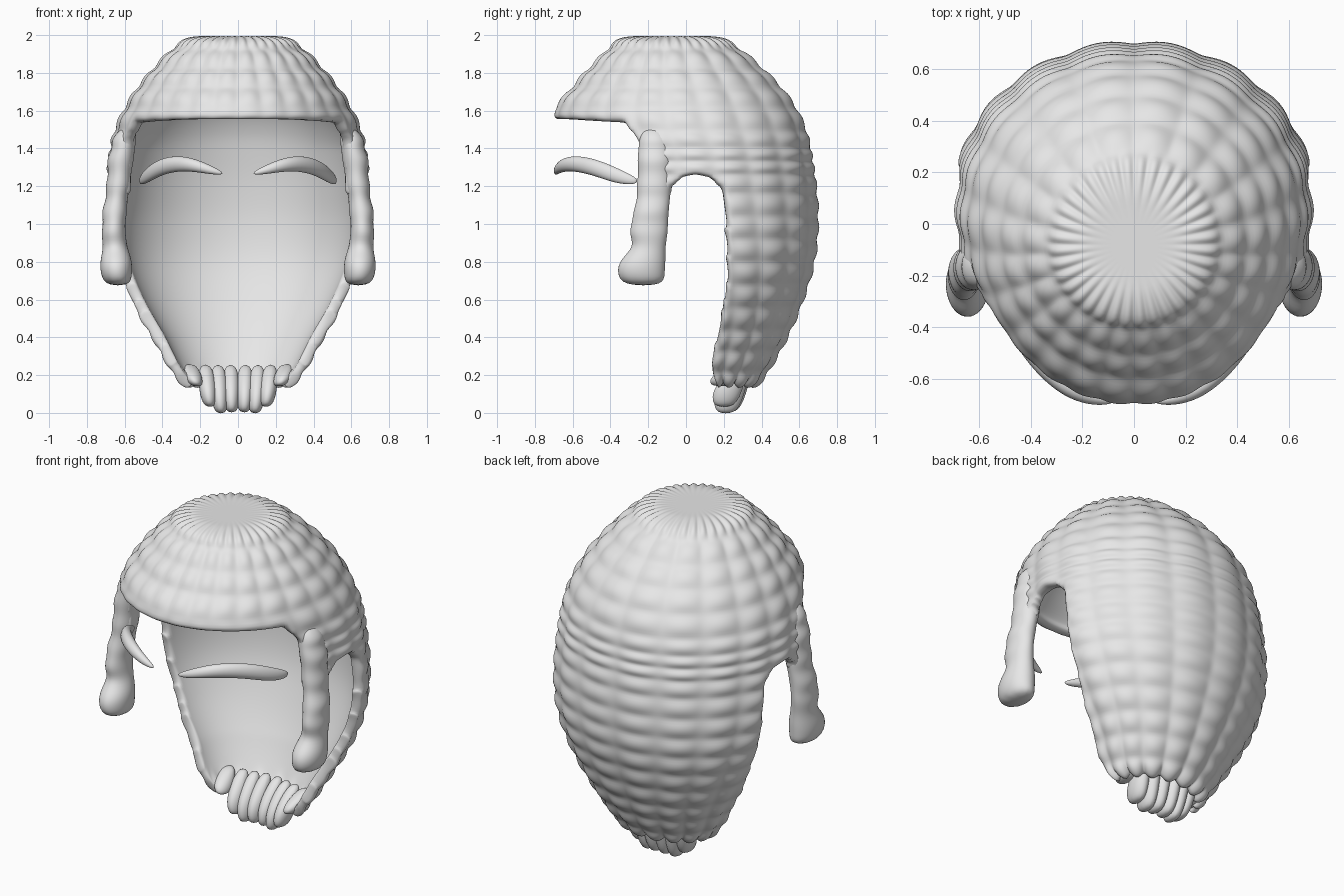
import bpy, bmesh, math
from mathutils import Vector
from mathutils.geometry import intersect_point_line

if "Cube" in bpy.data.objects:
    bpy.data.objects.remove(bpy.data.objects["Cube"])

grey = bpy.data.materials.new("plain_grey")
grey.use_nodes = True
grey.diffuse_color = (0.8, 0.8, 0.8, 1)
grey.node_tree.nodes["Principled BSDF"].inputs["Base Color"].default_value = (0.8, 0.8, 0.8, 1)


def finish(bm, name, levels, mirror=False):
    bmesh.ops.recalc_face_normals(bm, faces=bm.faces)
    for f in bm.faces:
        f.smooth = True
    mesh = bpy.data.meshes.new(name)
    bm.to_mesh(mesh)
    bm.free()
    mesh.materials.append(grey)
    ob = bpy.data.objects.new(name, mesh)
    bpy.context.collection.objects.link(ob)
    if mirror:
        ob.modifiers.new("mirror", "MIRROR").use_mirror_merge = False
    sub = ob.modifiers.new("smooth", "SUBSURF")
    sub.levels = sub.render_levels = levels


def curve(table, key, col):
    """Smooth interpolation of one column of a table by its first column."""
    n = len(table)
    i = max(j for j in range(n - 1) if j == 0 or table[j][0] <= key)

    def slope(j):
        a, b = table[max(j - 1, 0)], table[min(j + 1, n - 1)]
        return (b[col] - a[col]) / (b[0] - a[0])
    p, q = table[i], table[i + 1]
    h = q[0] - p[0]
    t = (key - p[0]) / h
    return ((2*t**3 - 3*t*t + 1) * p[col] + (t**3 - 2*t*t + t) * h * slope(i)
            + (3*t*t - 2*t**3) * q[col] + (t**3 - t*t) * h * slope(i + 1))


# Head sections: height, half width, front y, back y, y of the widest point
SECTIONS = [
    (0.13, 0.26, -0.6, 0.35, 0.17), (0.20, 0.32, -0.6, 0.41, 0.15),
    (0.40, 0.44, -0.6, 0.525, 0.18), (0.60, 0.555, -0.6, 0.61, 0.18),
    (0.80, 0.64, -0.6, 0.67, 0.15), (1.00, 0.68, -0.6, 0.69, 0.10),
    (1.20, 0.68, -0.6, 0.68, 0.06), (1.40, 0.66, -0.63, 0.65, 0.03),
    (1.50, 0.635, -0.66, 0.625, 0.0), (1.60, 0.59, -0.685, 0.58, -0.02),
    (1.70, 0.53, -0.605, 0.51, -0.04), (1.80, 0.45, -0.52, 0.415, -0.06),
    (1.90, 0.355, -0.42, 0.30, -0.07), (1.96, 0.28, -0.355, 0.21, -0.08),
    (1.99, 0.20, -0.27, 0.12, -0.08)]
# Heights of the creases between rows of curls
CREASES = [0.13, 0.22, 0.33, 0.44, 0.56, 0.68, 0.8, 0.92, 1.04, 1.16, 1.26,
           1.33, 1.4, 1.49, 1.61, 1.72, 1.82, 1.92, 1.99]
# Side outline of the face, sideburn and ear openings (y, z)
OPENING = [(-2, 1.57), (-0.6, 1.55), (-0.33, 1.54), (-0.25, 1.44), (-0.235, 1.15),
           (-0.1, 1.15), (-0.08, 1.2), (-0.02, 1.25), (0.05, 1.265), (0.14, 1.245),
           (0.2, 1.18), (0.22, 1.0), (0.225, 0.7), (0.18, 0.45), (0.135, 0.26),
           (0.15, 0.15), (0.15, -1), (-2, -1)]
COLUMNS, PER_ROW, FLUTES = 144, 4, 36


def in_opening(y, z):
    inside = False
    for (y1, z1), (y2, z2) in zip(OPENING, OPENING[1:] + OPENING[:1]):
        if (z1 > z) != (z2 > z) and y < y1 + (z - z1) * (y2 - y1) / (z2 - z1):
            inside = not inside
    return inside


def snap(v):
    p = Vector((v.co.y, v.co.z, 0))
    best = None
    for a, b in zip(OPENING, OPENING[1:-1]):
        a, b = Vector((*a, 0)), Vector((*b, 0))
        t = intersect_point_line(p, a, b)[1]
        q = a.lerp(b, min(max(t, 0), 1))
        if best is None or (q - p).length < (best - p).length:
            best = q
    if (best - p).length < 0.04:
        v.co.y, v.co.z = best.x, best.y


# Hair shell: rings of the head, with a pillow height kept for every vertex
bm = bmesh.new()
pillow, rings = {}, []
for r in range((len(CREASES) - 1) * PER_ROW + 1):
    k, part = divmod(r, PER_ROW)
    above = CREASES[min(k + 1, len(CREASES) - 1)]
    z = CREASES[k] + (above - CREASES[k]) * part / PER_ROW
    width, front, back, mid = (curve(SECTIONS, z, c) for c in range(1, 5))
    row = math.sin(math.pi * part / PER_ROW)
    ring = []
    for c in range(COLUMNS):
        a = 2 * math.pi * c / COLUMNS
        # Locks are wider at the back and finer at the front and crown
        if z > 1.92:
            lobe = abs(math.sin(FLUTES * a / 2))
        else:
            lobe = abs(math.sin(11 * a - 3 * math.sin(a)))
        depth = back - mid if math.cos(a) > 0 else mid - front
        drop = 0.03 * (1 - lobe) * max(0, 1 - (z - 0.13) / 0.1)
        v = bm.verts.new((width * math.sin(a), mid + depth * math.cos(a), z + drop))
        pillow[v] = 0.026 * (0.3 + 0.7 * lobe) * (0.25 + 0.75 * row)
        ring.append(v)
    rings.append(ring)
# Flat crown
brim = rings[-1]
for scale in (0.8, 0.4):
    rings.append([bm.verts.new((v.co.x * scale, -0.08 + (v.co.y + 0.08) * scale, 1.99))
                  for v in brim])
hub = bm.verts.new((0, -0.08, 1.99))
for v in rings[-1] + rings[-2] + [hub]:
    pillow[v] = 0.003
for low, high in zip(rings, rings[1:]):
    for c in range(COLUMNS):
        d = (c + 1) % COLUMNS
        bm.faces.new((low[d], low[c], high[c], high[d]))
for c in range(COLUMNS):
    bm.faces.new((rings[-1][(c + 1) % COLUMNS], rings[-1][c], hub))

# Cut the openings, even out their edges and calm the curls along them
gone = [f for f in bm.faces if in_opening(*f.calc_center_median().yz)]
bmesh.ops.delete(bm, geom=gone, context="FACES")
edge_verts = [v for v in bm.verts if v.is_boundary and v.co.z > 0.18]
for v in edge_verts:
    snap(v)
    pillow[v] = 0.012
bmesh.ops.recalc_face_normals(bm, faces=bm.faces)
bm.normal_update()
if hub.normal.z < 0:
    bmesh.ops.reverse_faces(bm, faces=bm.faces)
    bm.normal_update()

# Thicken: plain lining inside, curled surface outside
rim = [e for e in bm.edges if e.is_boundary]
outside = list(bm.verts)
normals = {v: v.normal.copy() for v in outside}
lining = bmesh.ops.duplicate(bm, geom=outside + list(bm.edges) + list(bm.faces))["vert_map"]
for v in outside:
    lining[v].co -= normals[v] * min(0.05, 0.03 + 0.08 * max(0, v.co.z - 0.13))
    v.co += normals[v] * pillow[v]
for e in rim:
    p, q = e.verts
    bm.faces.new((p, q, lining[q], lining[p]))
finish(bm, "curled_hair", 1)


def loft(name, stations, u, v_axis, sides=10):
    """Closed mirrored tube through stations (centre, half size along u, along v_axis)."""
    bm = bmesh.new()
    loops = []
    for centre, ru, rv in stations:
        loops.append([bm.verts.new(Vector(centre) + u * ru * math.cos(i * math.tau / sides)
                                   + v_axis * rv * math.sin(i * math.tau / sides))
                      for i in range(sides)])
    for a, b in zip(loops, loops[1:]):
        for i in range(sides):
            j = (i + 1) % sides
            bm.faces.new((a[i], a[j], b[j], b[i]))
    bm.faces.new(loops[0])
    bm.faces.new(loops[-1])
    finish(bm, name, 2, mirror=True)


X, Y, Z = Vector((1, 0, 0)), Vector((0, 1, 0)), Vector((0, 0, 1))

# Hanging side curls
loft("side_curls", [
    ((0.575, -0.17, 1.52), 0.03, 0.05), ((0.605, -0.165, 1.45), 0.075, 0.09),
    ((0.605, -0.165, 1.40), 0.06, 0.09), ((0.625, -0.165, 1.34), 0.08, 0.1),
    ((0.625, -0.165, 1.27), 0.06, 0.09), ((0.635, -0.17, 1.20), 0.075, 0.1),
    ((0.64, -0.17, 1.14), 0.055, 0.09), ((0.655, -0.185, 1.07), 0.075, 0.1),
    ((0.655, -0.19, 1.01), 0.06, 0.1), ((0.66, -0.20, 0.95), 0.07, 0.11),
    ((0.65, -0.19, 0.88), 0.065, 0.085), ((0.645, -0.23, 0.81), 0.09, 0.13),
    ((0.645, -0.24, 0.74), 0.09, 0.135), ((0.635, -0.225, 0.672), 0.07, 0.115)], X, Y)

# Locks gathered at the nape
for x, foot in ((0.035, 0.0), (0.095, -0.005), (0.155, 0.03), (0.23, 0.14)):
    span = 0.26 - foot
    loft("nape_locks", [
        ((x * 1.12, 0.34 - x / 4, 0.26), 0.035, 0.03),
        ((x * 1.05, 0.26 - x / 6, foot + span * 0.55), 0.05, 0.08),
        ((x, 0.235 - x / 6, foot + span * 0.22), 0.047, 0.08),
        ((x * 0.95, 0.225 - x / 6, foot), 0.028, 0.05)], X, Y)

# Curved eyebrows
loft("eyebrows", [
    ((0.08, -0.69, 1.268), 0.008, 0.008), ((0.14, -0.685, 1.285), 0.024, 0.024),
    ((0.23, -0.655, 1.312), 0.037, 0.033), ((0.32, -0.59, 1.322), 0.044, 0.037),
    ((0.41, -0.49, 1.303), 0.047, 0.037), ((0.475, -0.385, 1.262), 0.045, 0.034),
    ((0.51, -0.30, 1.235), 0.03, 0.024), ((0.518, -0.26, 1.228), 0.012, 0.012)],
    Z, Vector((0.5, -0.85, 0)))
